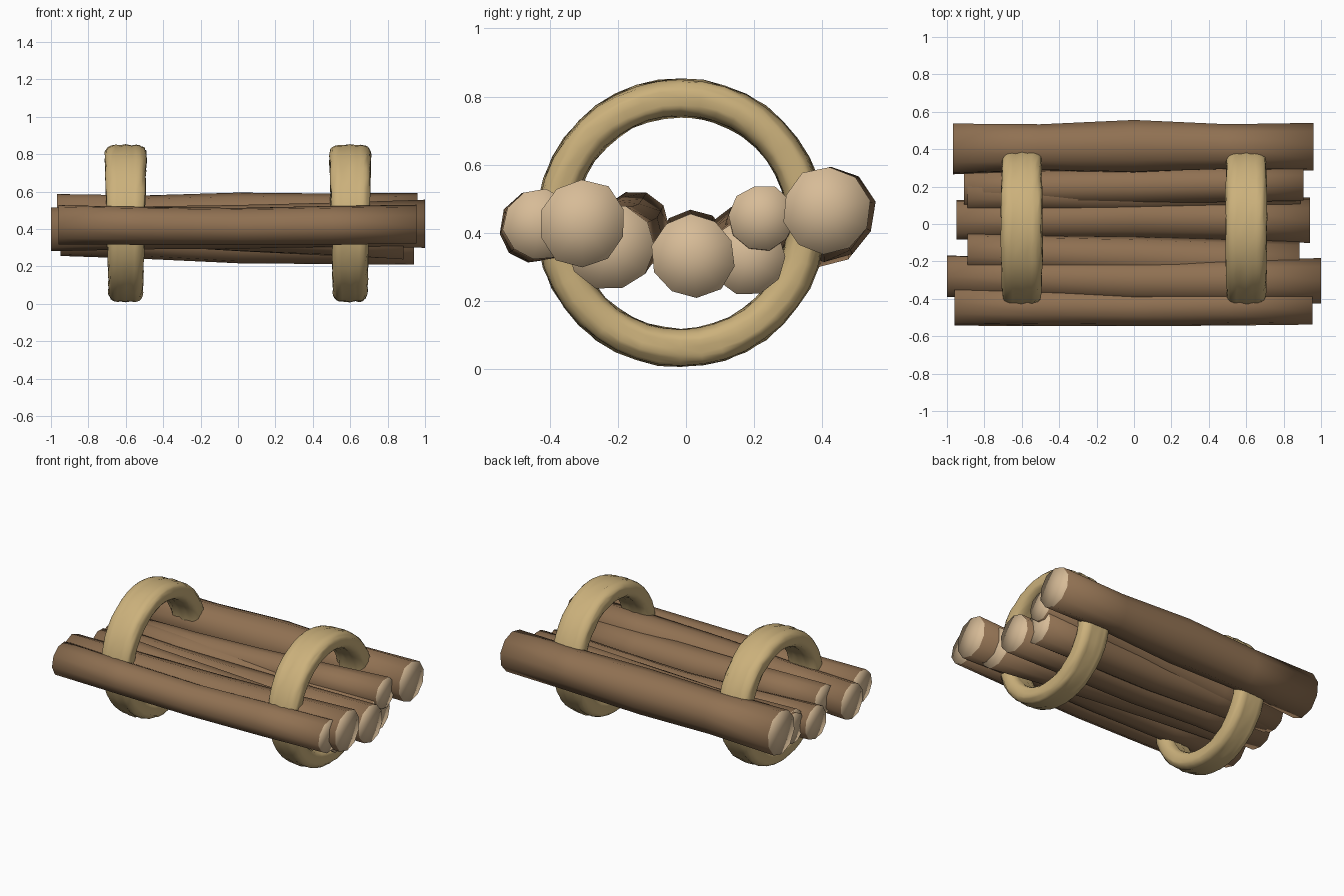
import bpy, bmesh, math, random
from mathutils import Vector

if "Cube" in bpy.data.objects:
    bpy.data.objects.remove(bpy.data.objects["Cube"])

random.seed(4)


def material(name, color):
    m = bpy.data.materials.new(name)
    m.diffuse_color = color
    m.use_nodes = True
    m.node_tree.nodes["Principled BSDF"].inputs["Base Color"].default_value = m.diffuse_color
    return m


BARK = material("bark", (0.28, 0.165, 0.085, 1))
WOOD = material("cut_wood", (0.68, 0.50, 0.31, 1))
ROPE = material("rope", (0.60, 0.44, 0.20, 1))


def finish(name, bm, mats, angle):
    bmesh.ops.recalc_face_normals(bm, faces=bm.faces)
    me = bpy.data.meshes.new(name)
    bm.to_mesh(me)
    bm.free()
    ob = bpy.data.objects.new(name, me)
    bpy.context.collection.objects.link(ob)
    for m in mats:
        me.materials.append(m)
    bpy.ops.object.select_all(action='DESELECT')
    ob.select_set(True)
    bpy.context.view_layer.objects.active = ob
    bpy.ops.object.shade_smooth_by_angle(angle=math.radians(angle))
    return ob


# Log: ten-sided trunk through left, middle and right (x, y, z, radius) stations
def log(name, left, mid, right, pinch=0.97, sides=10):
    bm = bmesh.new()
    a, b, c = (Vector(s) for s in (left, mid, right))
    stations = [a, a.lerp(b, 0.48), b, b.lerp(c, 0.52), c]
    stations[1][3] *= pinch
    stations[3][3] *= pinch
    turn = random.uniform(0, 0.6)
    rings = []
    for x, y, z, r in stations:
        ring = []
        for i in range(sides):
            t = turn + math.tau * i / sides
            rr = r * random.uniform(0.98, 1.05)
            ring.append(bm.verts.new((x, y + rr * math.cos(t), z + rr * math.sin(t))))
        rings.append(ring)
    for p, q in zip(rings, rings[1:]):
        for i in range(sides):
            j = (i + 1) % sides
            bm.faces.new((p[i], p[j], q[j], q[i]))
    # cut ends, fanned from the centre
    for ring in (rings[0], rings[-1]):
        centre = sum((v.co for v in ring), Vector()) / sides
        mid_v = bm.verts.new(centre)
        for i in range(sides):
            bm.faces.new((ring[i], ring[(i + 1) % sides], mid_v)).material_index = 1
    return finish(name, bm, (BARK, WOOD), 120)


log("log_1", (-0.96, -0.435, 0.425, 0.105), (0, -0.447, 0.412, 0.098), (0.955, -0.43, 0.425, 0.105), 1.0)
log("log_2", (-1.0, -0.28, 0.395, 0.114), (0, -0.305, 0.415, 0.115), (1.0, -0.305, 0.428, 0.128))
log("log_3", (-0.89, -0.15, 0.425, 0.10), (0, -0.175, 0.385, 0.108), (0.885, -0.22, 0.36, 0.125))
log("log_4", (-0.95, 0.02, 0.36, 0.106), (0, 0.03, 0.325, 0.11), (0.94, 0.022, 0.332, 0.122))
log("log_5", (-0.89, 0.165, 0.38, 0.10), (0, 0.165, 0.345, 0.108), (0.89, 0.182, 0.33, 0.111))
log("log_6", (-0.91, 0.19, 0.375, 0.098), (0, 0.205, 0.40, 0.097), (0.905, 0.222, 0.445, 0.095))
log("log_7", (-0.967, 0.40, 0.445, 0.138), (0, 0.415, 0.457, 0.139), (0.96, 0.412, 0.463, 0.128), 0.93)


# Rope loop: flat band of bunched strands swept round a circle
def rope_loop(name, cx, around=40, section=32):
    bm = bmesh.new()
    cy, cz, radius = -0.015, 0.43, 0.367
    rings = []
    for k in range(around):
        a = math.tau * k / around
        half = 0.101 + 0.010 * math.sin(a)
        shift = random.uniform(-0.05, 0.05)
        ring = []
        for i in range(section):
            t = math.tau * i / section
            # squarish profile with grooves between the strands
            u = math.copysign(abs(math.cos(t)) ** 0.75, math.cos(t))
            v = math.copysign(abs(math.sin(t)) ** 0.6, math.sin(t))
            groove = 0.009 * (1 - abs(math.cos(math.pi * 1.5 * (u + shift)))) ** 2 * abs(v)
            wob = random.uniform(-0.002, 0.002)
            d = radius + v * (0.057 - groove) + wob
            ring.append(bm.verts.new((cx + u * half + 2 * wob,
                                      cy + d * math.cos(a), cz + d * math.sin(a))))
        rings.append(ring)
    for k in range(around):
        p, q = rings[k], rings[(k + 1) % around]
        for i in range(section):
            j = (i + 1) % section
            bm.faces.new((p[i], p[j], q[j], q[i]))
    return finish(name, bm, (ROPE,), 60)


rope_loop("rope_left", -0.60)
rope_loop("rope_right", 0.60)
